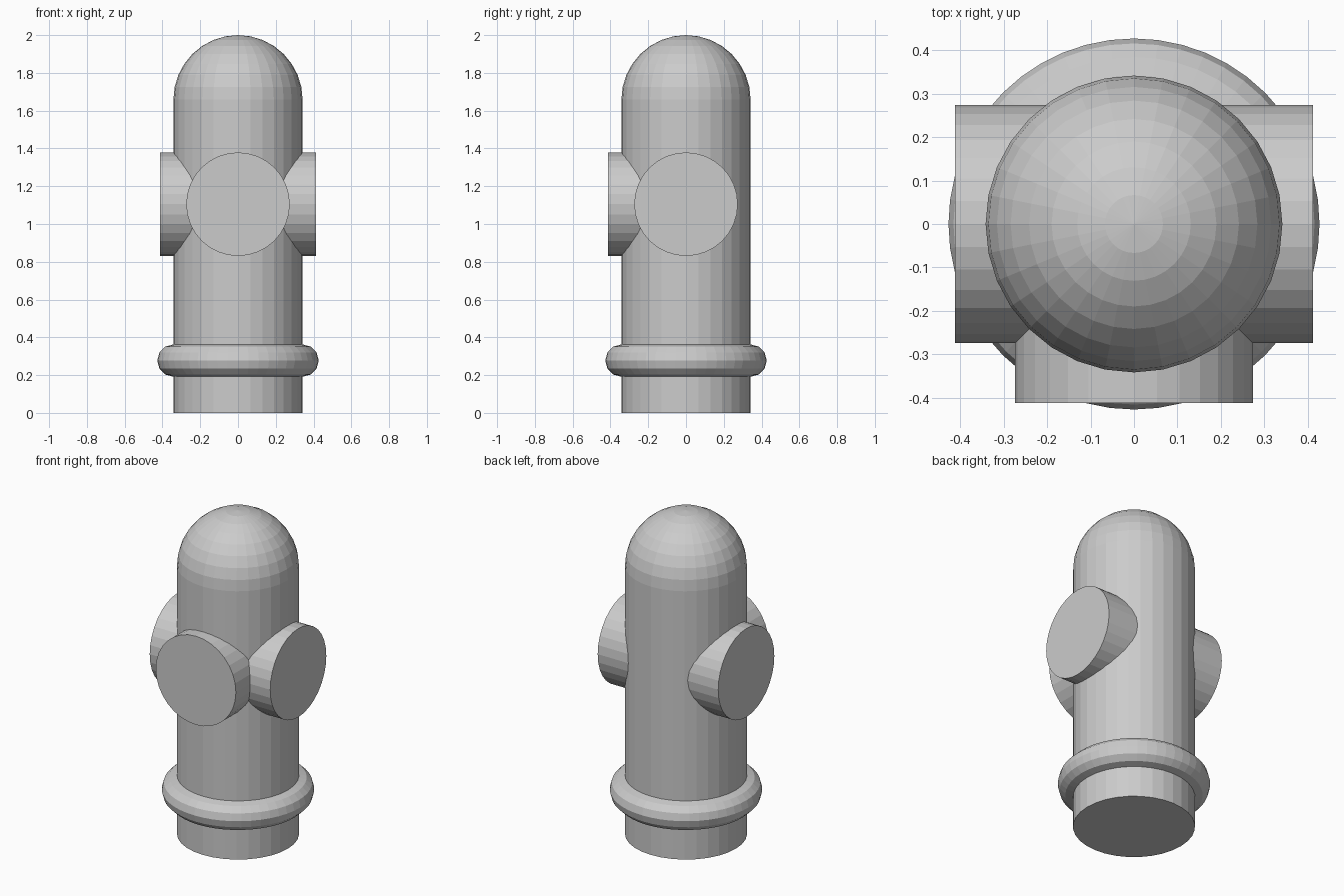
import bpy
from math import pi

if "Cube" in bpy.data.objects:
    bpy.data.objects.remove(bpy.data.objects["Cube"])

R = 0.342          # body radius
OUTLET_R = 0.274
OUTLET_REACH = 0.412
OUTLET_Z = 1.105


def cylinder(name, radius, depth, location, rotation=(0, 0, 0)):
    bpy.ops.mesh.primitive_cylinder_add(vertices=32, radius=radius, depth=depth,
                                        location=location, rotation=rotation)
    bpy.context.object.name = name


# Barrel
dome_z = 2.0 - R
cylinder("barrel", R, dome_z, (0, 0, dome_z / 2))

# Domed cap
bpy.ops.mesh.primitive_uv_sphere_add(segments=32, ring_count=16, radius=R,
                                     location=(0, 0, dome_z))
bpy.context.object.name = "domed_cap"

# Rounded collar near the foot
bpy.ops.mesh.primitive_torus_add(major_segments=48, minor_segments=12,
                                 major_radius=R, minor_radius=0.0855,
                                 location=(0, 0, 0.277))
bpy.context.object.name = "base_collar"

# Side outlets (one pipe through the barrel) and front outlet
cylinder("side_outlets", OUTLET_R, 2 * OUTLET_REACH, (0, 0, OUTLET_Z), (0, pi / 2, 0))
cylinder("front_outlet", OUTLET_R, OUTLET_REACH, (0, -OUTLET_REACH / 2, OUTLET_Z),
         (pi / 2, 0, 0))
